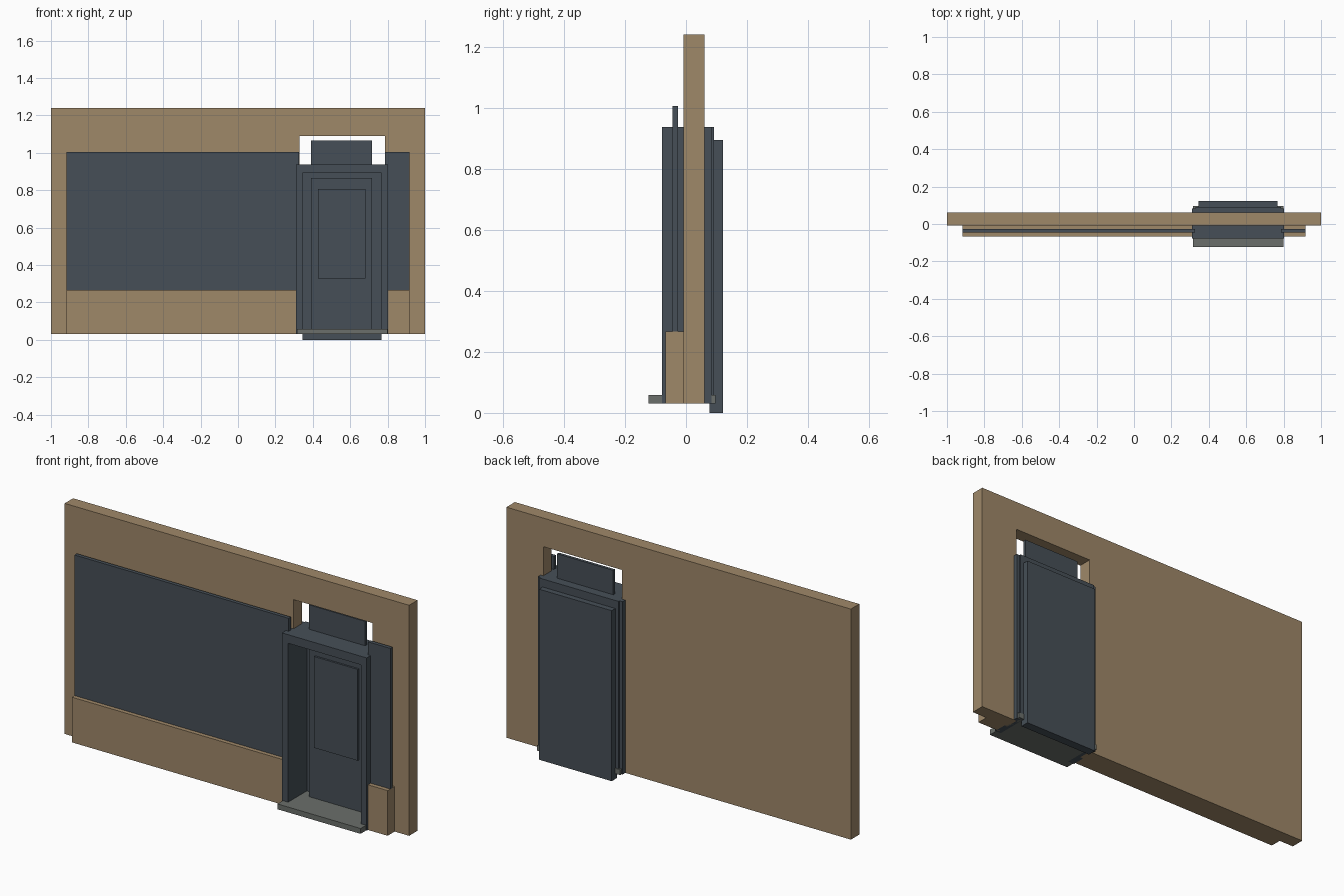
import bpy, bmesh

if "Cube" in bpy.data.objects:
    bpy.data.objects.remove(bpy.data.objects["Cube"])


def material(name, rgb):
    m = bpy.data.materials.new(name)
    m.diffuse_color = (*rgb, 1)
    m.use_nodes = True
    m.node_tree.nodes["Principled BSDF"].inputs["Base Color"].default_value = m.diffuse_color
    return m


TAN = material("tan_masonry", (0.347, 0.246, 0.141))
SLATE = material("dark_slate", (0.061, 0.078, 0.095))
GREY = material("grey_stone", (0.147, 0.159, 0.147))


def extrude_profile(name, xz, y0, y1, mat):
    """Closed outline in the xz plane, extruded from y0 to y1."""
    bm = bmesh.new()
    face = bm.faces.new([bm.verts.new((x, y0, z)) for x, z in xz])
    ext = bmesh.ops.extrude_face_region(bm, geom=[face])["geom"]
    moved = [v for v in ext if isinstance(v, bmesh.types.BMVert)]
    bmesh.ops.translate(bm, vec=(0, y1 - y0, 0), verts=moved)
    bmesh.ops.recalc_face_normals(bm, faces=bm.faces)
    me = bpy.data.meshes.new(name)
    bm.to_mesh(me)
    bm.free()
    me.materials.append(mat)
    ob = bpy.data.objects.new(name, me)
    bpy.context.collection.objects.link(ob)
    return ob


def box(name, x0, x1, y0, y1, z0, z1, mat):
    return extrude_profile(name, [(x0, z0), (x1, z0), (x1, z1), (x0, z1)], y0, y1, mat)


def portal(name, outer, inner, z0, y0, y1, mat):
    """Upside-down U: outer and inner are (left, right, top)."""
    a, b, t = outer
    c, d, u = inner
    xz = [(a, z0), (a, t), (b, t), (b, z0), (d, z0), (d, u), (c, u), (c, z0)]
    return extrude_profile(name, xz, y0, y1, mat)


BASE = 0.03
WALL_F, WALL_B = -0.009, 0.061

# Wall with the doorway cut out
portal("wall", (-1, 1, 1.24), (0.328, 0.786, 1.09), BASE, WALL_F, WALL_B, TAN)

# Plinth and window panel on each side of the doorway
for side, x0, x1 in (("left", -0.918, 0.326), ("right", 0.786, 0.916)):
    box(f"plinth_{side}", x0, x1, -0.067, WALL_F, BASE, 0.267, TAN)
    box(f"window_panel_{side}", x0, x1, -0.045, -0.026, 0.265, 1.005, SLATE)

# Door surround: front casing, lining through the wall, back casing
opening = (0.346, 0.768, 0.892)
portal("front_casing", (0.31, 0.802, 0.937), opening, BASE, -0.078, WALL_F, SLATE)
portal("door_lining", (0.328, 0.786, 0.937), opening, BASE, WALL_F, 0.092, SLATE)
portal("back_casing", (0.31, 0.802, 0.937), (0.328, 0.786, 0.936), BASE, WALL_B, 0.083, SLATE)

# Threshold
box("threshold", 0.315, 0.798, -0.123, 0.096, BASE, 0.058, GREY)

# Door leaf with raised pane, back door slab, and transom plate above
box("door_leaf", 0.391, 0.717, 0.03, 0.05, 0.05, 0.866, SLATE)
box("door_pane", 0.428, 0.681, 0.02, 0.03, 0.328, 0.807, SLATE)
box("back_slab", 0.346, 0.768, 0.077, 0.122, 0, 0.895, SLATE)
box("transom_plate", 0.391, 0.717, 0.03, 0.045, 0.93, 1.065, SLATE)
